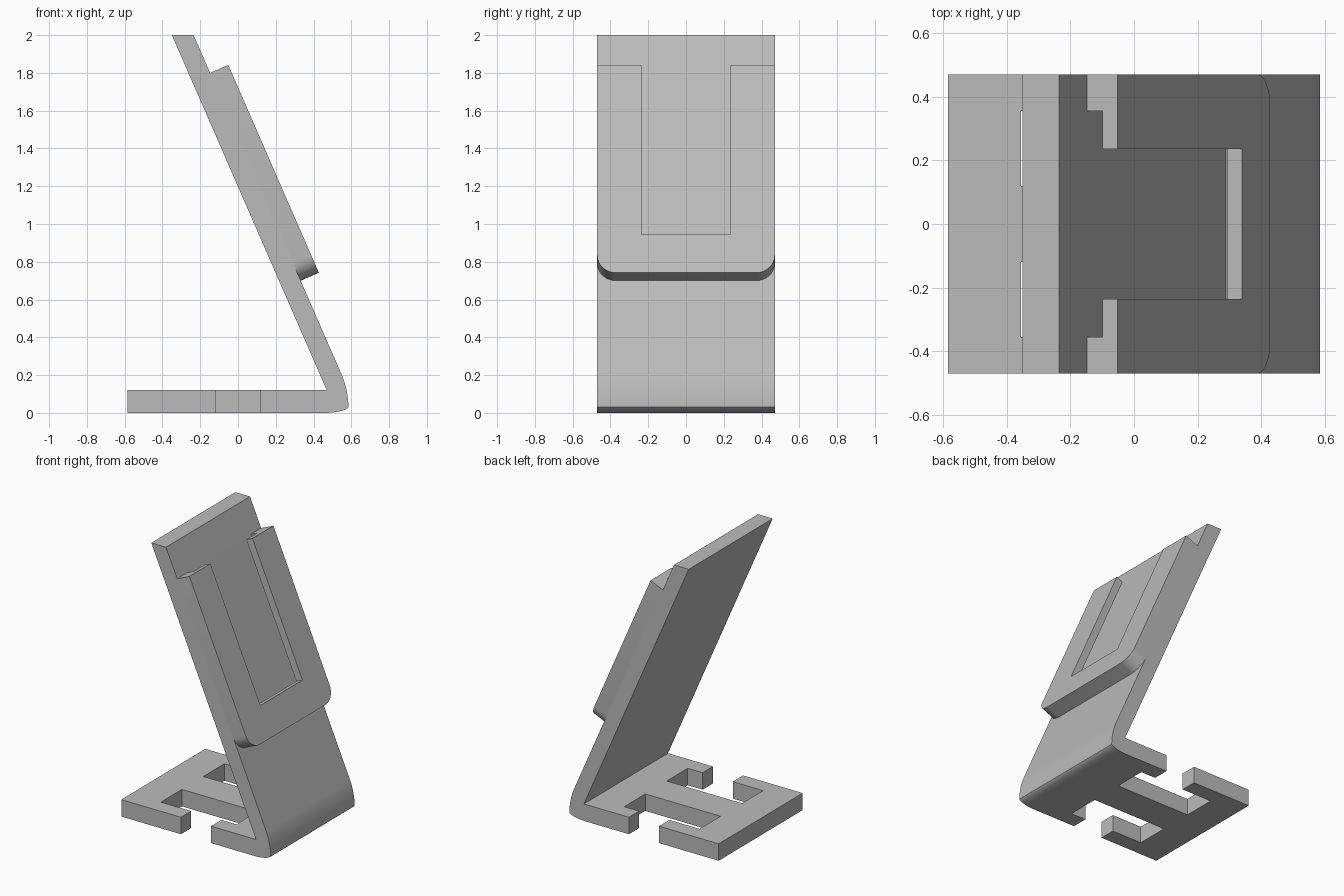
import bpy, bmesh, math
from mathutils import Matrix, Vector

if "Cube" in bpy.data.objects:
    bpy.data.objects.remove(bpy.data.objects["Cube"], do_unlink=True)

GREY = (0.5, 0.5, 0.5, 1.0)
grey = bpy.data.materials.new("plain grey")
grey.use_nodes = True
grey.diffuse_color = GREY
grey.node_tree.nodes["Principled BSDF"].inputs["Base Color"].default_value = GREY

HALF = 0.47          # half of the stand's width
SLOPE = 0.436        # lean of the back rest
TILT = math.atan(SLOPE)
THICK = 0.12         # base thickness
PAD = 0.105          # pad depth
LENGTH = 1.2         # pad length along the back rest


def frame(x_axis, y_axis, origin=(0, 0, 0)):
    """Matrix whose local x and y follow the given directions."""
    x, y = Vector(x_axis), Vector(y_axis)
    m = Matrix((x, y, x.cross(y))).transposed().to_4x4()
    m.translation = Vector(origin)
    return m


def prism(name, outline, low, high, matrix=Matrix()):
    """Extrude a flat outline along local z from low to high."""
    bm = bmesh.new()
    face = bm.faces.new([bm.verts.new((x, y, low)) for x, y in outline])
    new = bmesh.ops.extrude_face_region(bm, geom=[face])["geom"]
    bmesh.ops.translate(bm, vec=(0, 0, high - low),
                        verts=[v for v in new if isinstance(v, bmesh.types.BMVert)])
    bm.transform(matrix)
    bmesh.ops.recalc_face_normals(bm, faces=bm.faces)
    mesh = bpy.data.meshes.new(name)
    bm.to_mesh(mesh)
    bm.free()
    mesh.materials.append(grey)
    obj = bpy.data.objects.new(name, mesh)
    bpy.context.collection.objects.link(obj)
    return obj


def rect(x0, x1, y0, y1):
    return [(x0, y0), (x1, y0), (x1, y1), (x0, y1)]


def bend(a, b, c, steps=8):
    """Points on a quadratic curve from a to c pulled towards b."""
    a, b, c = Vector(a), Vector(b), Vector(c)
    return [tuple(a.lerp(b, i / steps).lerp(b.lerp(c, i / steps), i / steps))
            for i in range(steps + 1)]


def cut(obj, cutter):
    """Subtract the cutter and throw it away."""
    cutter.hide_render = True
    mod = obj.modifiers.new("cut", 'BOOLEAN')
    mod.operation = 'DIFFERENCE'
    mod.solver = 'EXACT'
    mod.object = cutter
    activate(obj)
    bpy.ops.object.modifier_apply(modifier=mod.name)
    bpy.data.objects.remove(cutter, do_unlink=True)


def activate(obj):
    bpy.ops.object.select_all(action='DESELECT')
    obj.select_set(True)
    bpy.context.view_layer.objects.active = obj


# Bent strip: flat base, rounded heel and leaning back rest
profile = [(-0.585, 0), (-0.585, THICK), (0.47, THICK), (-0.35, 2), (-0.235, 2)]
profile += bend((0.55, 0.2), (0.583, 0.12), (0.585, 0.03))
profile += bend((0.585, 0.03), (0.565, 0.005), (0.47, 0))[1:]
body = prism("stand_body", profile, -HALF, HALF, frame((1, 0, 0), (0, 0, 1)))

# T-shaped cable slots on both sides of the base
for side in (-1, 1):
    slot = [(-0.355, 0.12), (0.235, 0.12), (0.235, 0.355), (0.118, 0.355),
            (0.118, 0.6), (-0.118, 0.6), (-0.118, 0.355), (-0.355, 0.355)]
    cut(body, prism("base_slot_cutter", [(x, side * y) for x, y in slot],
                    -0.1, THICK + 0.1))

# Raised pad on the back rest, lower corners rounded
lean = frame((0, 1, 0), (-math.sin(TILT), 0, math.cos(TILT)),
             (-0.235 + 1.3 * SLOPE, 0, 0.7))
R = 0.1
corner = [(HALF - R + R * math.sin(a), R - R * math.cos(a))
          for a in (i * math.pi / 16 for i in range(9))]
outline = corner + [(HALF, LENGTH), (-HALF, LENGTH)]
outline += [(-x, y) for x, y in reversed(corner)]
pad = prism("holder_pad", outline, 0, PAD, lean)

# Stepped slot in the pad: wide below, narrow in front
cut(pad, prism("wide_slot_cutter", rect(-0.355, 0.355, 0.105, LENGTH + 0.1),
               -0.05, PAD / 2, lean))
cut(pad, prism("narrow_slot_cutter", rect(-0.235, 0.235, 0.22, LENGTH + 0.1),
               -0.06, PAD + 0.05, lean))

for obj in (body, pad):
    activate(obj)
    bpy.ops.object.shade_smooth_by_angle(angle=math.radians(30))
